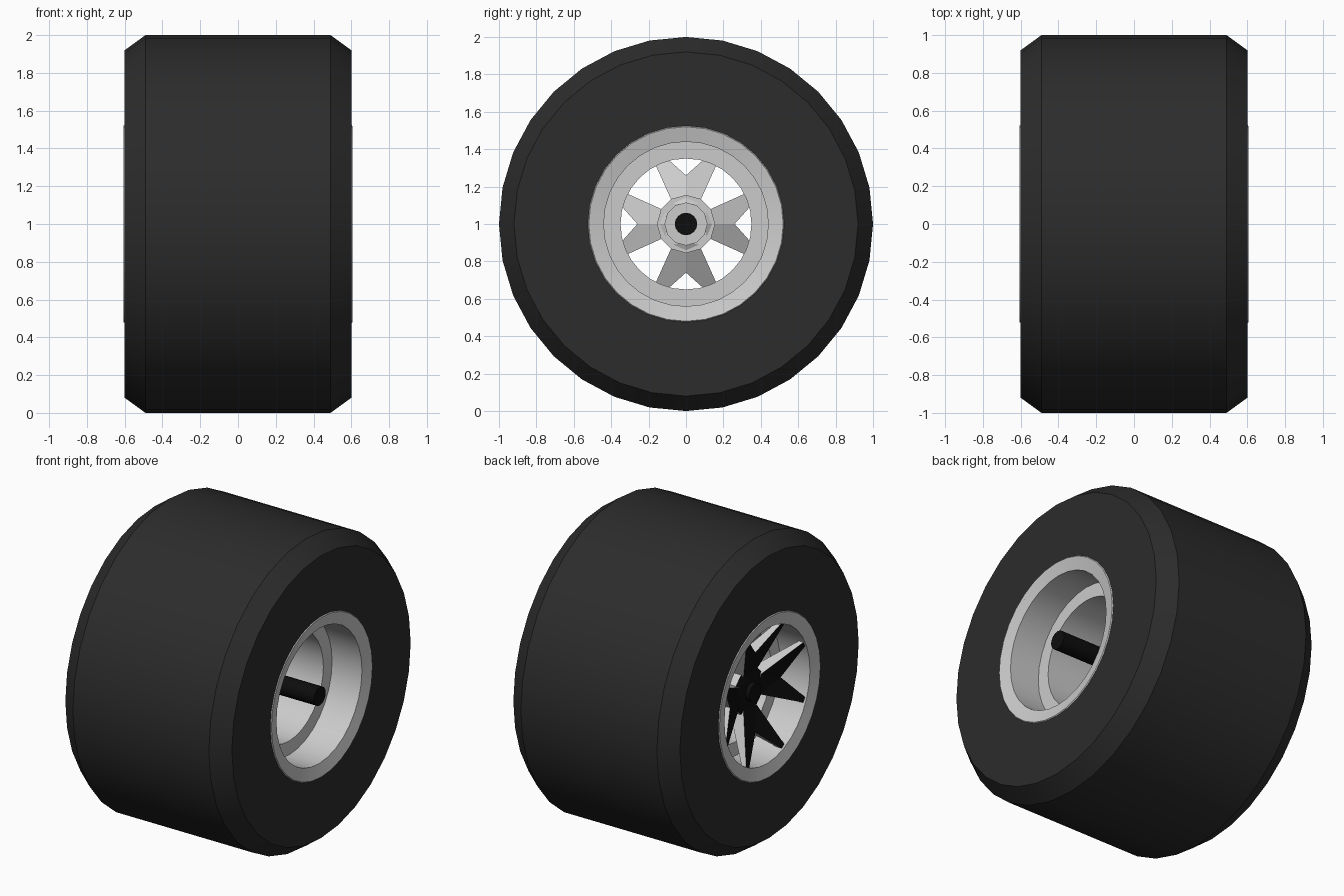
import bpy
import bmesh
from math import sin, cos, pi, radians

if "Cube" in bpy.data.objects:
    bpy.data.objects.remove(bpy.data.objects["Cube"])


def material(name, v):
    m = bpy.data.materials.new(name)
    m.diffuse_color = (v, v, v, 1)
    m.use_nodes = True
    m.node_tree.nodes["Principled BSDF"].inputs["Base Color"].default_value = m.diffuse_color
    return m


RUBBER = material("rubber", 0.025)
BLACK = material("black", 0.004)
GREY = material("grey_metal", 0.75)


def finish(name, bm, mats, angle=25):
    me = bpy.data.meshes.new(name)
    bm.to_mesh(me)
    bm.free()
    ob = bpy.data.objects.new(name, me)
    bpy.context.collection.objects.link(ob)
    for m in mats:
        me.materials.append(m)
    bpy.ops.object.select_all(action='DESELECT')
    ob.select_set(True)
    bpy.context.view_layer.objects.active = ob
    bpy.ops.object.shade_smooth_by_angle(angle=radians(angle))
    return ob


def lathe(name, profile, n, mats, black_bands=()):
    """Spin (x, radius) points round the axle; profile runs from -x to +x."""
    bm = bmesh.new()
    rings = []
    for x, r in profile:
        if r == 0:
            rings.append([bm.verts.new((x, 0, 1))] * n)
        else:
            rings.append([bm.verts.new((x, r * sin(2 * pi * i / n), 1 + r * cos(2 * pi * i / n)))
                          for i in range(n)])
    for k, (a, b) in enumerate(zip(rings, rings[1:])):
        for i in range(n):
            j = (i + 1) % n
            f = bm.faces.new(list(dict.fromkeys((a[i], a[j], b[j], b[i]))))
            f.material_index = 1 if k in black_bands else 0
    return finish(name, bm, mats)


# Tire with chamfered shoulders
lathe("tire", [(-0.6, 0.5), (-0.6, 0.92), (-0.49, 1), (0.49, 1), (0.6, 0.92), (0.6, 0.5)],
      32, [RUBBER])

# Rim: lip, outer barrel, step and narrower inner barrel, same on both sides
half = [(0.60, 0.525), (0.605, 0.52), (0.585, 0.44), (0.37, 0.44), (0.37, 0.35)]
rim = half + [(-x, r) for x, r in reversed(half)]
lathe("rim", rim, 32, [GREY])

# Hub and axle
lathe("hub", [(-0.47, 0), (-0.47, 0.09), (-0.45, 0.15), (-0.36, 0.155), (-0.36, 0.115),
              (-0.33, 0.115), (-0.33, 0)], 12, [GREY, BLACK], (0, 1))
lathe("axle", [(-0.5, 0), (-0.5, 0.06), (0.59, 0.06), (0.59, 0)], 16, [BLACK])

# Four forked spokes: black outer skin, grey sides and ridged back
bm = bmesh.new()
front = [(-0.46, 0, 0.10), (-0.46, 0.065, 0.11), (-0.6, 0.23, 0.465), (-0.50, 0, 0.26)]
back = [(-0.34, 0, 0.10), (-0.36, 0.07, 0.11), (-0.585, 0.23, 0.465), (-0.42, 0, 0.26)]
for q in range(4):
    c, s = cos(q * pi / 2), sin(q * pi / 2)
    for side in (1, -1):
        def place(p):
            x, y, z = p[0], p[1] * side, p[2]
            return bm.verts.new((x, y * c + z * s, 1 - y * s + z * c))
        f, b = [place(p) for p in front], [place(p) for p in back]
        for tri in ((0, 1, 3), (1, 2, 3)):
            bm.faces.new([f[i] for i in tri]).material_index = 1
            bm.faces.new([b[i] for i in reversed(tri)])
        for i, j in ((0, 1), (1, 2), (2, 3)):
            bm.faces.new((f[j], f[i], b[i], b[j]))
bmesh.ops.remove_doubles(bm, verts=bm.verts, dist=0.0005)
bmesh.ops.recalc_face_normals(bm, faces=bm.faces)
finish("spokes", bm, [GREY, BLACK], 10)
